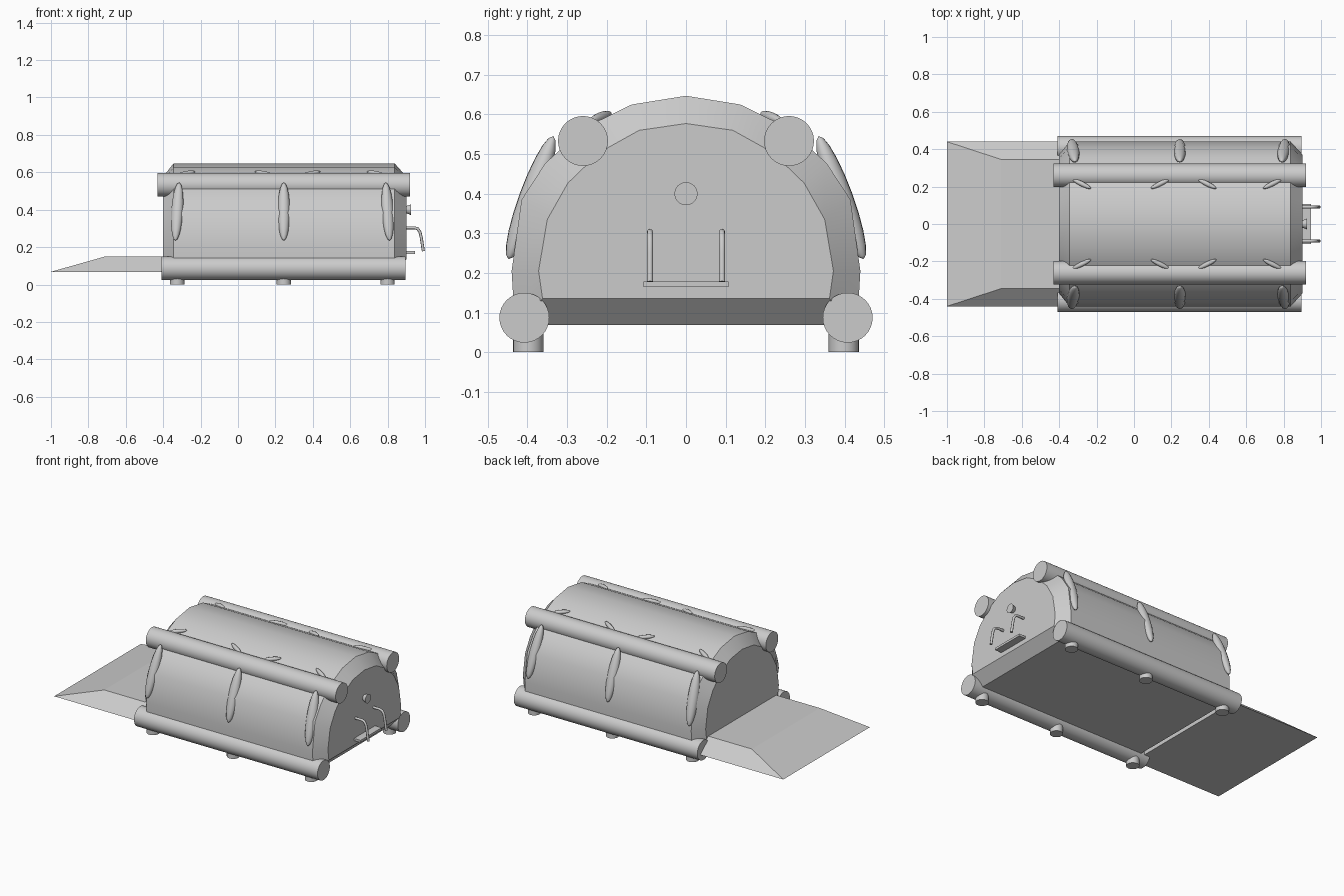
import bpy, bmesh, math
from mathutils import Vector

if "Cube" in bpy.data.objects:
    bpy.data.objects.remove(bpy.data.objects["Cube"])


def finish(bm, name, angle=30):
    bmesh.ops.recalc_face_normals(bm, faces=bm.faces[:])
    me = bpy.data.meshes.new(name)
    bm.to_mesh(me)
    bm.free()
    ob = bpy.data.objects.new(name, me)
    bpy.context.collection.objects.link(ob)
    if angle:
        bpy.ops.object.select_all(action='DESELECT')
        ob.select_set(True)
        bpy.context.view_layer.objects.active = ob
        bpy.ops.object.shade_smooth_by_angle(angle=math.radians(angle))
    return ob


def loft(name, rings, angle=30):
    bm = bmesh.new()
    vs = [[bm.verts.new(p) for p in r] for r in rings]
    n = len(vs[0])
    for a, b in zip(vs, vs[1:]):
        for i in range(n):
            j = (i + 1) % n
            bm.faces.new((a[i], a[j], b[j], b[i]))
    bm.faces.new(vs[0])
    bm.faces.new(vs[-1])
    return finish(bm, name, angle)


def rod(name, a, b, r1, r2=None, sides=32):
    a, b = Vector(a), Vector(b)
    bm = bmesh.new()
    bmesh.ops.create_cone(bm, cap_ends=True, segments=sides, radius1=r1,
                          radius2=r1 if r2 is None else r2, depth=(b - a).length)
    ob = finish(bm, name)
    ob.location = (a + b) / 2
    ob.rotation_euler = (b - a).to_track_quat('Z', 'Y').to_euler()
    return ob


def spindle(name, a, b, rx, ry):
    a, b = Vector(a), Vector(b)
    bm = bmesh.new()
    bmesh.ops.create_uvsphere(bm, u_segments=12, v_segments=10, radius=1)
    ob = finish(bm, name, 60)
    ob.scale = (rx, ry, (b - a).length / 2)
    ob.location = (a + b) / 2
    ob.rotation_euler = Vector((0, 0, 1)).rotation_difference(b - a).to_euler()
    return ob


def arch(half, x):
    return [(x, y, z) for y, z in half] + [(x, -y, z) for y, z in reversed(half) if y > 0]


# Arched body with chamfered ends
outer = [(0, .647), (.137, .625), (.255, .567), (.355, .477), (.415, .385), (.44, .205), (.432, .068)]
inner = [(0, .577), (.118, .56), (.217, .505), (.298, .427), (.35, .335), (.372, .205), (.362, .135)]
loft("arched_body", [arch(inner, -.4), arch(outer, -.345), arch(outer, .838), arch(inner, .9)])

# Entry ramp with sloped front and sides
bm = bmesh.new()
pts = [(x, s * y, z) for s in (-1, 1) for x, y, z in
       [(-1, .44, .068), (-.71, .345, .15), (-.37, .345, .15), (-.37, .44, .068)]]
v = [bm.verts.new(p) for p in pts]
for f in [(1, 2, 6, 5), (0, 1, 5, 4), (0, 3, 7, 4), (2, 3, 7, 6), (0, 1, 2, 3), (4, 5, 6, 7)]:
    bm.faces.new([v[i] for i in f])
finish(bm, "entry_ramp", 0)

for s, side in ((-1, "front"), (1, "back")):
    # Long side tubes
    rod(f"{side}_lower_tube", (-.41, s * .408, .087), (.895, s * .408, .087), .063)
    rod(f"{side}_upper_tube", (-.43, s * .26, .533), (.92, s * .26, .533), .063)
    # Feet and the gussets hanging from the upper tube
    for x, lean in ((-.325, -.01), (.245, 0), (.8, .01)):
        rod(f"{side}_foot", (x, s * .398, 0), (x, s * .398, .07), .038)
        spindle(f"{side}_side_gusset", (x - lean, s * .335, .545), (x + lean, s * .448, .235), .033, .03)
    # Small gussets on the roof side of the upper tube
    for x, d in ((-.28, 1), (.14, -1), (.39, 1), (.74, -1)):
        spindle(f"{side}_roof_gusset", (x - .05 * d, s * .24, .583), (x + .05 * d, s * .19, .603), .013, .013)
    # Bent hand rail
    cu = bpy.data.curves.new(f"{side}_handle", 'CURVE')
    cu.dimensions = '3D'
    cu.bevel_depth = .008
    cu.bevel_resolution = 2
    cu.use_fill_caps = True
    path = [(.89, .303), (.945, .303), (.962, .297), (.973, .28), (.98, .25), (.991, .178)]
    sp = cu.splines.new('POLY')
    sp.points.add(len(path) - 1)
    for p, (x, z) in zip(sp.points, path):
        p.co = (x, s * .091, z, 1)
    bpy.context.collection.objects.link(bpy.data.objects.new(f"{side}_handle", cu))

# End knob and small step plate
rod("end_knob", (.895, 0, .4), (.926, 0, .4), .018, .029)
bm = bmesh.new()
bmesh.ops.create_cube(bm, size=1)
step = finish(bm, "step_plate", 0)
step.scale = (.06, .214, .014)
step.location = (.917, 0, .171)
